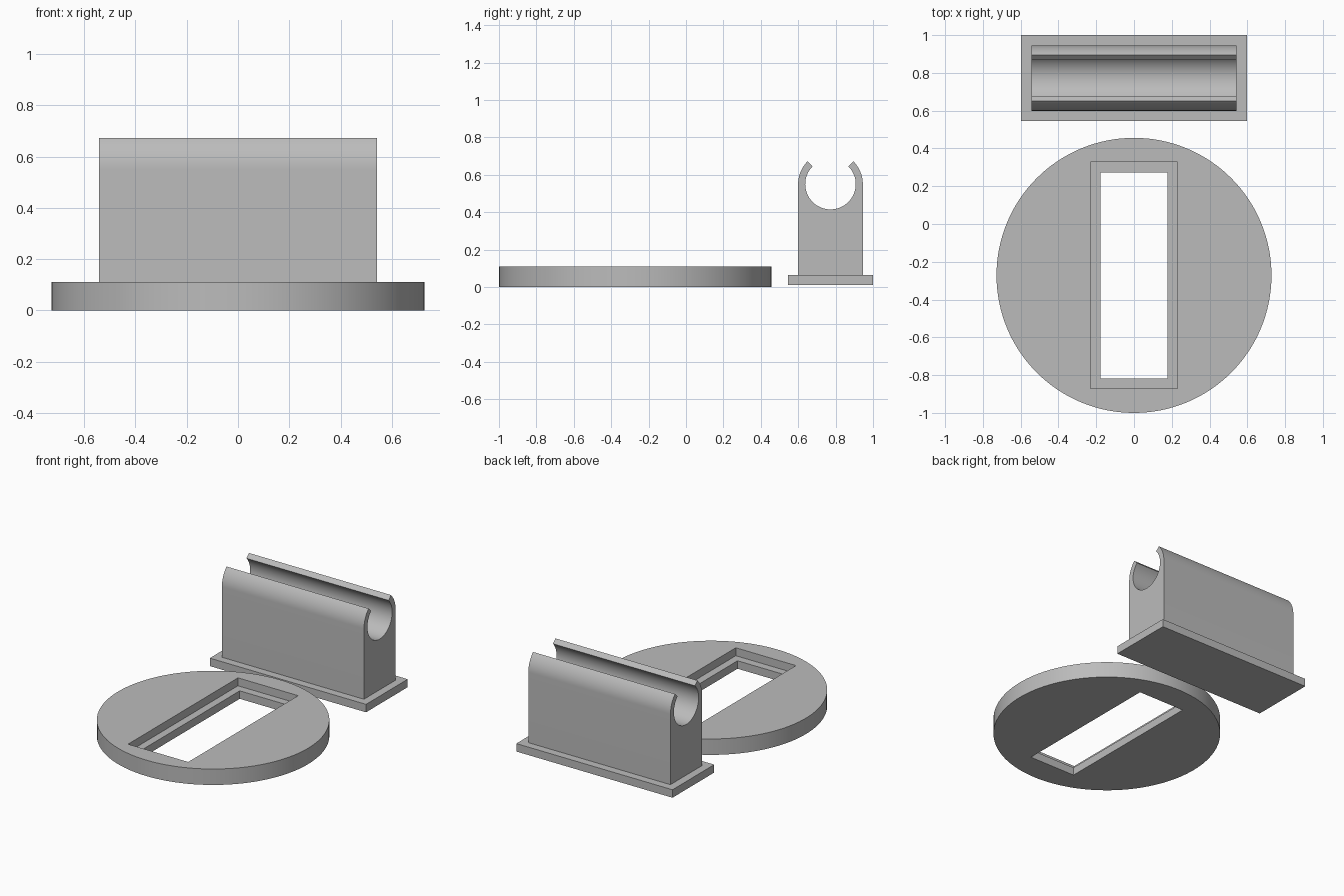
import bpy
import bmesh
import math

cube = bpy.data.objects.get("Cube")
if cube:
    bpy.data.objects.remove(cube, do_unlink=True)

grey = bpy.data.materials.new("plain grey")
grey.use_nodes = True
GREY = (0.5, 0.5, 0.5, 1)
grey.diffuse_color = GREY
grey.node_tree.nodes["Principled BSDF"].inputs["Base Color"].default_value = GREY


def finish(bm, name):
    bmesh.ops.recalc_face_normals(bm, faces=bm.faces)
    mesh = bpy.data.meshes.new(name)
    bm.to_mesh(mesh)
    bm.free()
    mesh.materials.append(grey)
    obj = bpy.data.objects.new(name, mesh)
    bpy.context.collection.objects.link(obj)
    return obj


def box(name, x, y, z):
    """Box from (min, max) ranges."""
    bm = bmesh.new()
    bmesh.ops.create_cube(bm, size=1)
    for v in bm.verts:
        v.co = [r[0] if c < 0 else r[1] for r, c in zip((x, y, z), v.co)]
    return finish(bm, name)


def smooth(obj):
    bpy.ops.object.select_all(action="DESELECT")
    obj.select_set(True)
    bpy.context.view_layer.objects.active = obj
    bpy.ops.object.shade_smooth_by_angle(angle=math.radians(30))


def cut(obj, cutter):
    mod = obj.modifiers.new(cutter.name, "BOOLEAN")
    mod.operation = "DIFFERENCE"
    mod.solver = "EXACT"
    mod.object = cutter
    bpy.context.view_layer.objects.active = obj
    bpy.ops.object.modifier_apply(modifier=mod.name)
    bpy.data.objects.remove(cutter, do_unlink=True)


# Round base with a stepped rectangular opening
R, H, CY = 0.728, 0.11, -0.272
bm = bmesh.new()
bmesh.ops.create_cone(bm, cap_ends=True, segments=128, radius1=R, radius2=R, depth=H)
bmesh.ops.translate(bm, verts=bm.verts, vec=(0, CY, H / 2))
base = finish(bm, "round_base")
cut(base, box("opening", (-0.178, 0.178), (CY - 0.545, CY + 0.545), (-0.1, 0.2)))
cut(base, box("recess", (-0.23, 0.23), (CY - 0.6, CY + 0.6), (0.055, 0.2)))
smooth(base)

# Flange under the holder
HY = 0.7725
box("holder_flange", (-0.597, 0.597), (HY - 0.2275, HY + 0.2275), (0.01, 0.065))

# Holder body: open-topped round clip profile extruded along x
OUTER, INNER, CZ, HALF, STEPS = 0.173, 0.135, 0.55, 0.543, 48
quarter = math.pi / 4


def arc(radius, start, end, steps):
    angles = [start + (end - start) * i / steps for i in range(steps + 1)]
    return [(HY + radius * math.cos(a), CZ + radius * math.sin(a)) for a in angles]


profile = [(HY - OUTER, 0.065), (HY + OUTER, 0.065)]
profile += arc(OUTER, 0, quarter, 12)
profile += arc(INNER, quarter, -5 * quarter, STEPS)
profile += arc(OUTER, 3 * quarter, 4 * quarter, 12)
bm = bmesh.new()
face = bm.faces.new([bm.verts.new((-HALF, y, z)) for y, z in profile])
ext = bmesh.ops.extrude_face_region(bm, geom=[face], use_keep_orig=True)
moved = [g for g in ext["geom"] if isinstance(g, bmesh.types.BMVert)]
bmesh.ops.translate(bm, verts=moved, vec=(2 * HALF, 0, 0))
smooth(finish(bm, "holder_body"))
